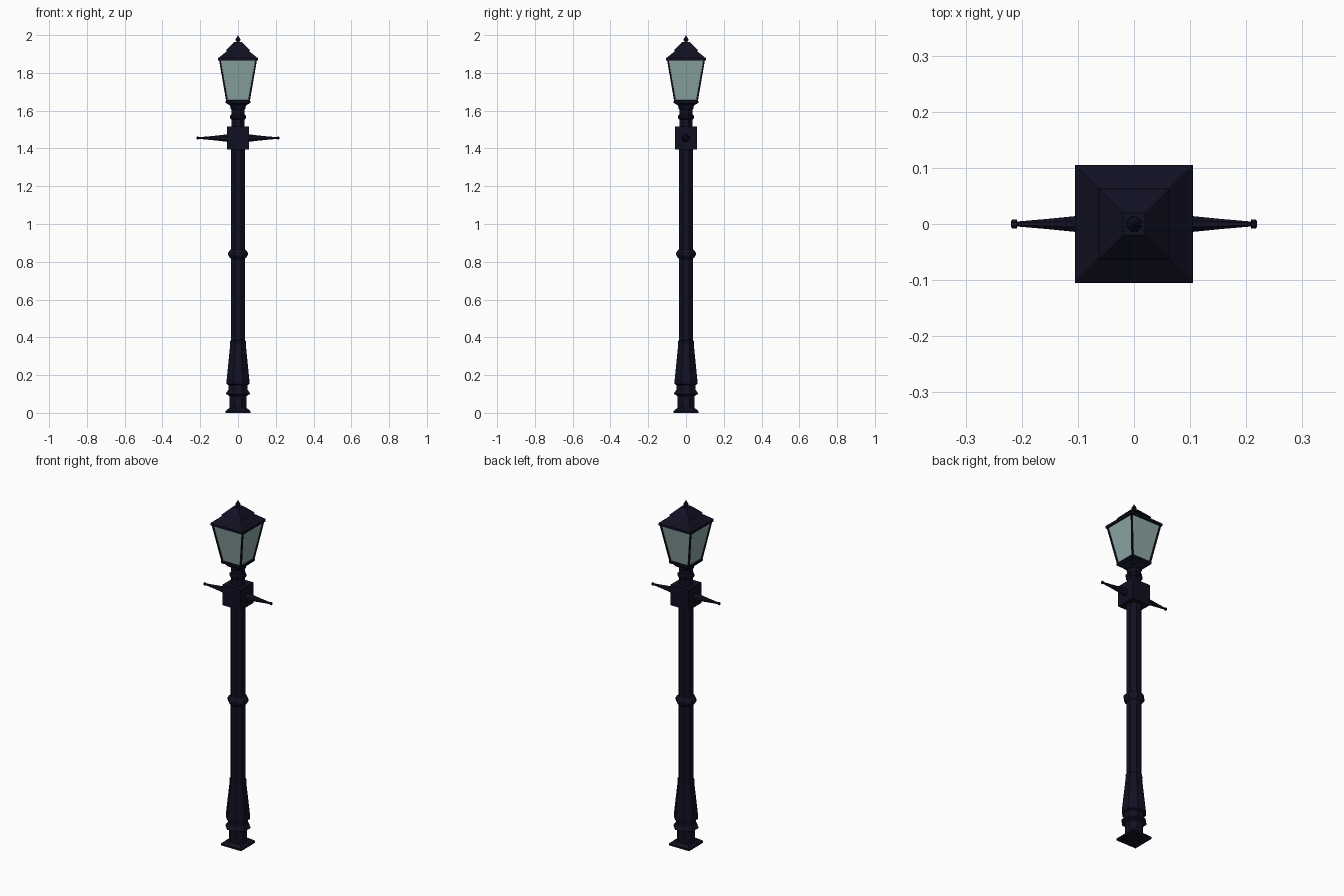
import bpy, bmesh, math
from mathutils import Matrix

if "Cube" in bpy.data.objects:
    bpy.data.objects.remove(bpy.data.objects["Cube"])


def material(name, rgb):
    m = bpy.data.materials.new(name)
    m.diffuse_color = (*rgb, 1)
    m.use_nodes = True
    m.node_tree.nodes["Principled BSDF"].inputs["Base Color"].default_value = m.diffuse_color
    return m


IRON = material("dark navy iron", (0.0052, 0.0052, 0.016))
GLASS = material("pale green glass", (0.27, 0.39, 0.38))


def finish(name, bm, mats=(IRON,)):
    me = bpy.data.meshes.new(name)
    bm.to_mesh(me)
    bm.free()
    for m in mats:
        me.materials.append(m)
    ob = bpy.data.objects.new(name, me)
    bpy.context.collection.objects.link(ob)
    return ob


def stack(profile, sides):
    """Closed stack of n-gon rings; profile = (flat half width, z), flats face the axes."""
    bm = bmesh.new()
    rings = []
    for r, z in profile:
        R = r / math.cos(math.pi / sides)
        rings.append([bm.verts.new((R * math.cos((2 * i + 1) * math.pi / sides),
                                    R * math.sin((2 * i + 1) * math.pi / sides), z))
                      for i in range(sides)])
    for a, b in zip(rings, rings[1:]):
        for i in range(sides):
            j = (i + 1) % sides
            bm.faces.new((a[i], a[j], b[j], b[i]))
    bm.faces.new(rings[0][::-1])
    bm.faces.new(rings[-1])
    bmesh.ops.recalc_face_normals(bm, faces=bm.faces)
    return bm


# square foot plate
finish("foot_plate", stack([(0.065, 0), (0.065, 0.01), (0.048, 0.025)], 4))

# octagonal pedestal with flared skirt and tapering sleeve
finish("pedestal", stack([(0.046, 0.015), (0.046, 0.09), (0.063, 0.1), (0.062, 0.106),
                          (0.05, 0.125), (0.05, 0.148), (0.061, 0.153), (0.061, 0.165),
                          (0.041, 0.365), (0.042, 0.372), (0.042, 0.38), (0.037, 0.385)], 8))

# shaft with a ring at mid height
finish("post", stack([(0.037, 0.37), (0.037, 1.43)], 8))
finish("middle_ring", stack([(0.037, 0.815), (0.045, 0.823), (0.052, 0.836), (0.052, 0.848),
                             (0.045, 0.859), (0.037, 0.866)], 8))

# square block carrying the ladder arms
finish("arm_block", stack([(0.058, 1.395), (0.058, 1.515)], 4))

# neck above the block
finish("neck", stack([(0.035, 1.5), (0.035, 1.553), (0.042, 1.56), (0.042, 1.572),
                      (0.035, 1.58), (0.035, 1.605), (0.039, 1.61), (0.039, 1.63)], 8))

# two tapering arms with end knobs
for side, label in ((1, "right_arm"), (-1, "left_arm")):
    bm = stack([(0.021, 0.05), (0.019, 0.066), (0.0145, 0.1), (0.009, 0.155), (0.0045, 0.208),
                (0.008, 0.209), (0.008, 0.217), (0.005, 0.219)], 8)
    bm.transform(Matrix.Translation((0, 0, 1.455)) @ Matrix.Rotation(side * math.pi / 2, 4, 'Y'))
    finish(label, bm)

# lantern pan below the glass
finish("lantern_pan", stack([(0.038, 1.618), (0.046, 1.63), (0.065, 1.641), (0.065, 1.65)], 4))

# lantern body: frame bars with inset glass panes
bm = stack([(0.062, 1.645), (0.101, 1.872)], 4)
sides = [f for f in bm.faces if abs(f.normal.z) < 0.7]
bmesh.ops.inset_individual(bm, faces=sides, thickness=0.012, depth=0)
bmesh.ops.inset_individual(bm, faces=sides, thickness=0.0005, depth=-0.005)
for f in sides:
    f.material_index = 1
finish("lantern_body", bm, (IRON, GLASS))

# stepped roof and finial
finish("roof", stack([(0.105, 1.865), (0.105, 1.878), (0.056, 1.917), (0.063, 1.917),
                      (0.061, 1.923), (0.026, 1.957), (0.02, 1.963)], 4))
finish("finial", stack([(0.008, 1.955), (0.008, 1.966), (0.013, 1.972), (0.012, 1.98),
                        (0.005, 1.99), (0.001, 2.0)], 8))
